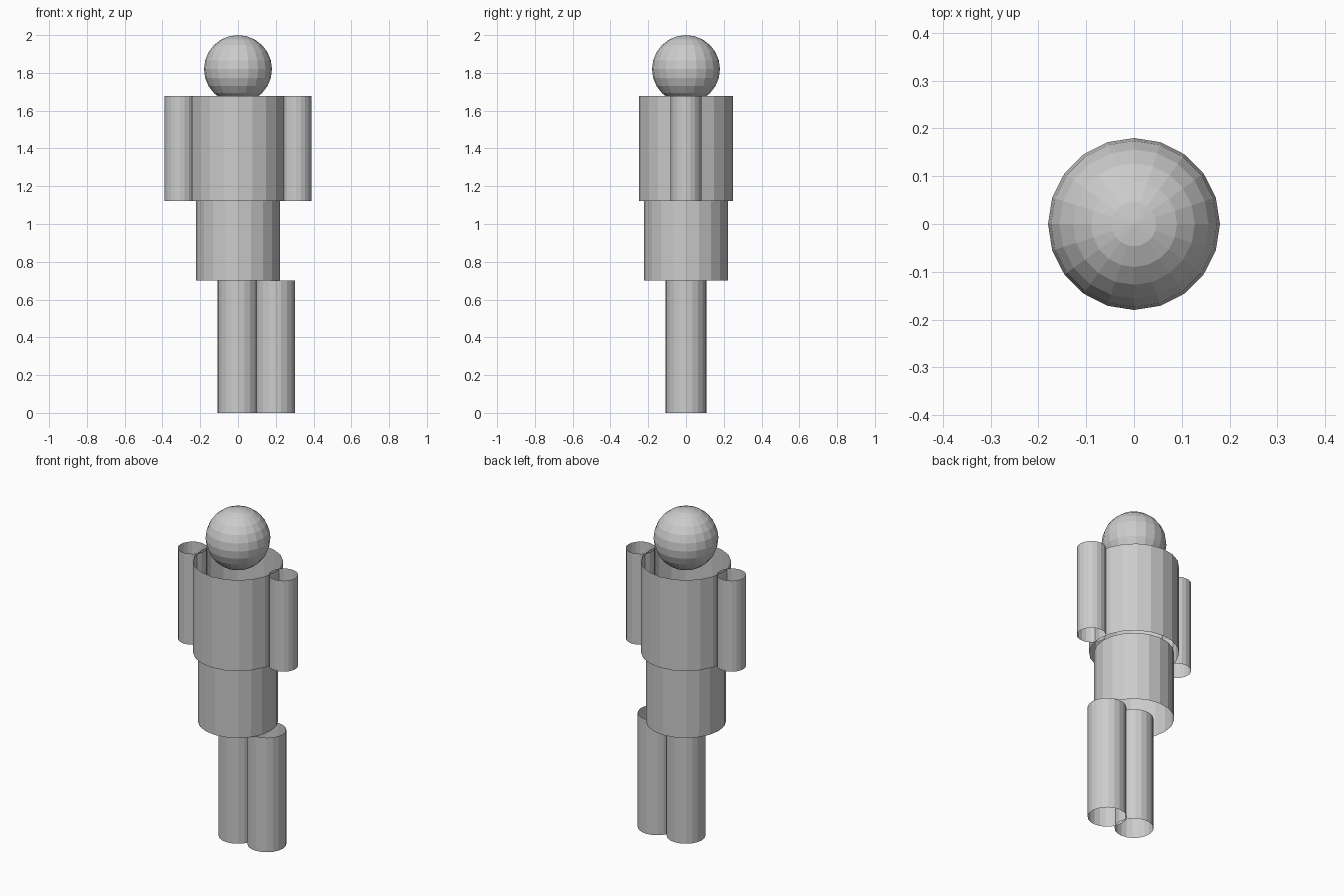
import bpy

if "Cube" in bpy.data.objects:
    bpy.data.objects.remove(bpy.data.objects["Cube"])

SIDES = 20


def tube(name, radius, bottom, top, x=0.0):
    """Open-ended vertical cylinder between two heights."""
    bpy.ops.mesh.primitive_cylinder_add(
        vertices=SIDES, radius=radius, depth=top - bottom,
        end_fill_type='NOTHING', location=(x, 0, (bottom + top) / 2))
    bpy.context.object.name = name


# Head
bpy.ops.mesh.primitive_uv_sphere_add(
    segments=SIDES, ring_count=12, radius=0.18, location=(0, 0, 1.82))
bpy.context.object.name = "head"

# Chest and hips
tube("chest", 0.25, 1.122, 1.678)
tube("hips", 0.223, 0.70, 1.122)

# Arms on both sides
for side, x in (("left", -0.308), ("right", 0.308)):
    tube(side + "_arm", 0.081, 1.122, 1.678, x)

# Legs: one on the centre line, one offset to the side
tube("centre_leg", 0.108, 0.0, 0.70)
tube("side_leg", 0.108, 0.0, 0.70, 0.195)
